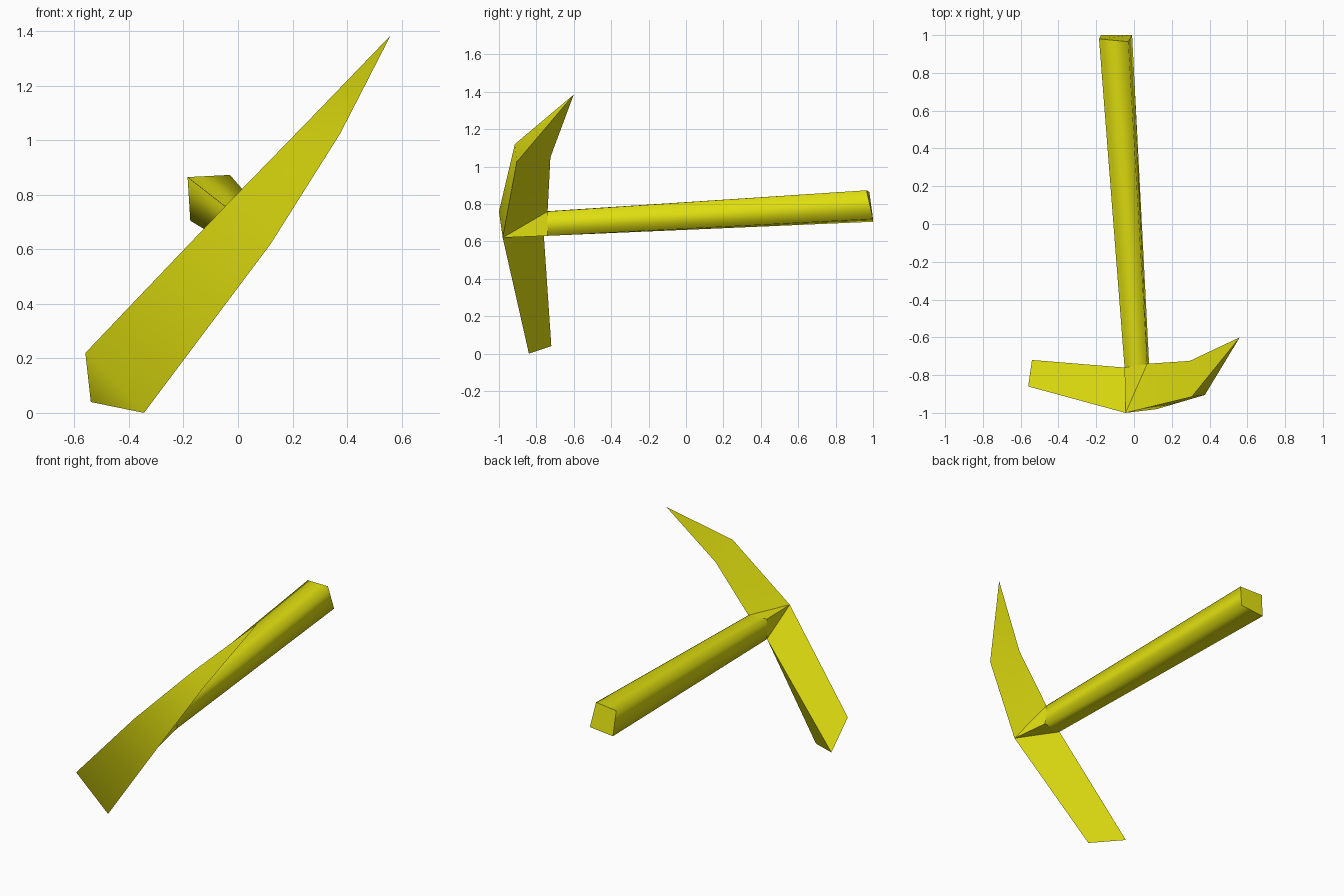
import bpy, bmesh

if "Cube" in bpy.data.objects:
    bpy.data.objects.remove(bpy.data.objects["Cube"])

yellow = bpy.data.materials.new("olive_yellow")
yellow.diffuse_color = (0.75, 0.74, 0.005, 1)
yellow.use_nodes = True
yellow.node_tree.nodes["Principled BSDF"].inputs["Base Color"].default_value = yellow.diffuse_color


def build(name, points, faces):
    """Make an object from named corner points and faces spelled by those names."""
    bm = bmesh.new()
    v = {k: bm.verts.new(p) for k, p in points.items()}
    for f in faces:
        bm.faces.new([v[k] for k in f.split()])
    bmesh.ops.recalc_face_normals(bm, faces=bm.faces)
    mesh = bpy.data.meshes.new(name)
    bm.to_mesh(mesh)
    bm.free()
    mesh.materials.append(yellow)
    obj = bpy.data.objects.new(name, mesh)
    bpy.context.collection.objects.link(obj)
    return obj


# Square socket where the handle meets the head (upper/lower, left/right)
socket = {"ul": (-0.05, -0.76, 0.76), "ur": (0.07, -0.74, 0.76),
          "lr": (0.08, -0.74, 0.63), "ll": (-0.05, -0.76, 0.63)}

# Pick head: triangular sections (top edge, bottom edge, back ridge) ending in a point
head_points = {
    "a_top": (-0.56, -0.86, 0.22), "a_low": (-0.345, -0.84, 0.0), "a_back": (-0.54, -0.72, 0.04),
    "b_top": (-0.045, -1.0, 0.76), "b_low": (0.12, -0.98, 0.62),
    "c_top": (0.305, -0.915, 1.12), "c_low": (0.375, -0.905, 1.025), "c_back": (0.295, -0.725, 1.05),
    "tip": (0.56, -0.60, 1.385), **socket}
head_faces = ["a_top a_low a_back",
              "a_top a_low b_low b_top", "b_top b_low c_low c_top", "c_top c_low tip"]
for side, corner in (("top", "ul"), ("low", "lr")):
    head_faces += [f"a_{side} a_back ll b_{side}", f"b_{side} ll {corner}",
                   f"b_{side} {corner} ur", f"b_{side} ur c_back c_{side}",
                   f"c_{side} c_back tip"]
head = build("pick_head", head_points, head_faces)
bpy.context.view_layer.objects.active = head
head.select_set(True)
bpy.ops.object.shade_smooth_by_angle(angle=0.7)

# Handle: tapered square bar with softly shaded sides and a flat end cap
end = {"end_ul": (-0.185, 0.98, 0.865), "end_ur": (-0.03, 0.965, 0.873),
       "end_lr": (-0.01, 1.0, 0.72), "end_ll": (-0.175, 1.0, 0.705)}
ring = ["ul", "ur", "lr", "ll"]
sides = [f"{p} {q} end_{q} end_{p}" for p, q in zip(ring, ring[1:] + ring[:1])]
handle = build("handle", {**socket, **end}, sides + ["end_ul end_ur end_lr end_ll"])
for i, poly in enumerate(handle.data.polygons):
    poly.use_smooth = i < 4
